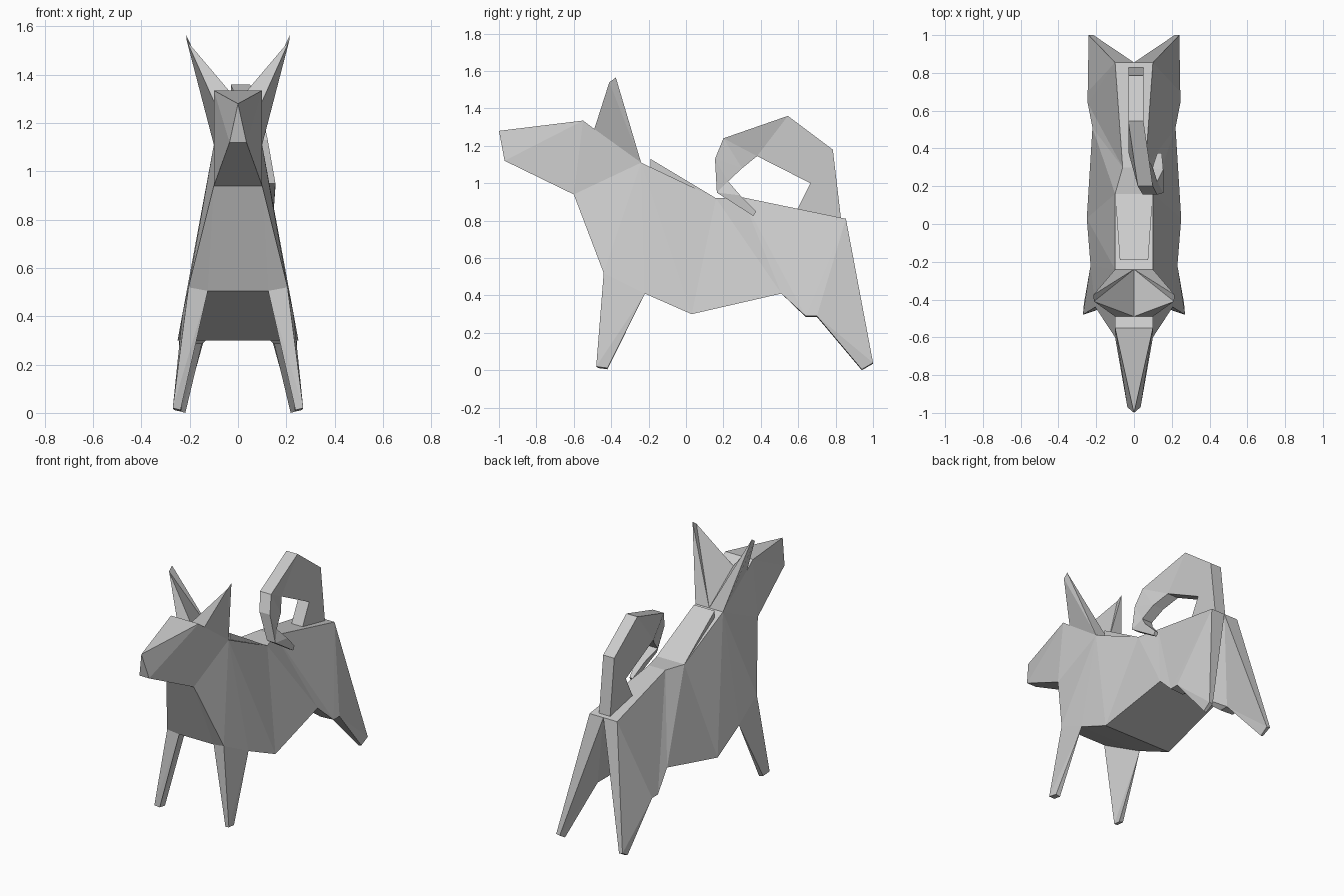
import bpy
import bmesh
from mathutils import Vector

start_cube = bpy.data.objects.get("Cube")
if start_cube:
    bpy.data.objects.remove(start_cube, do_unlink=True)

# Single paper colour
paper = bpy.data.materials.new("grey_paper")
paper.use_nodes = True
grey = (0.6, 0.6, 0.6, 1)
paper.diffuse_color = grey
paper.node_tree.nodes["Principled BSDF"].inputs["Base Color"].default_value = grey


def finish(name, bm):
    """Weld, orient and turn a bmesh into a flat shaded object."""
    bmesh.ops.remove_doubles(bm, verts=bm.verts, dist=0.0005)
    bmesh.ops.triangulate(bm, faces=[f for f in bm.faces if len(f.verts) > 3])
    bmesh.ops.recalc_face_normals(bm, faces=bm.faces)
    mesh = bpy.data.meshes.new(name)
    bm.to_mesh(mesh)
    bm.free()
    mesh.materials.append(paper)
    obj = bpy.data.objects.new(name, mesh)
    bpy.context.collection.objects.link(obj)
    return obj


def folded(name, faces, sides=(1, -1)):
    """Build faces from named corners; a trailing _c puts a corner on the centre line."""
    bm = bmesh.new()
    for side in sides:
        made = {}
        for face in faces:
            for key in face.split():
                if key not in made:
                    x, y, z = corners[key.removesuffix("_c")]
                    made[key] = bm.verts.new((0 if key.endswith("_c") else x * side, y, z))
            bm.faces.new([made[key] for key in face.split()])
    return finish(name, bm)


# Corners of the left half
corners = dict(
    nose=(0, -1, 1.28), lip=(.035, -.97, 1.12), brow=(.1, -.55, 1.335),
    jaw=(.1, -.6, .94), crown=(.1, -.49, 1.29), nape=(.1, -.24, 1.11),
    ear_front=(.212, -.41, 1.54), ear_tip=(.215, -.375, 1.565),
    shoulder=(.205, -.44, .52), chest=(.125, -.43, .505),
    toe=(.27, -.48, .02), heel=(.265, -.42, .012),
    toe_in=(.238, -.47, .012), heel_in=(.235, -.42, .005),
    elbow=(.23, -.22, .41), belly=(.25, .03, .3),
    flank=(.22, .51, .41), knee=(.245, .64, .29), hock=(.245, .7, .29),
    knee_in=(.15, .64, .285), hock_in=(.15, .7, .285),
    hind_heel=(.235, .94, .005), hind_toe=(.24, 1, .04),
    hind_heel_in=(.218, .94, 0), hind_toe_in=(.215, 1, .035),
    rump=(.1, .855, .81), saddle=(.1, .16, .92), loin=(.06, .3, .925),
    flap_front=(.075, -.19, 1.13), flap_base=(.075, -.19, 1.08),
)

# Body with head and legs
folded("body", [
    # head
    "nose lip jaw brow", "brow jaw crown", "jaw nape crown",
    "nose brow brow_c", "nose lip lip_c", "lip jaw jaw_c lip_c",
    "brow crown crown_c brow_c", "crown nape nape_c crown_c",
    # flank side
    "jaw shoulder nape", "shoulder elbow nape", "nape elbow belly",
    "nape belly saddle", "saddle belly flank", "saddle flank loin",
    "loin flank knee", "loin knee rump", "knee hock rump",
    # chest and front leg
    "jaw shoulder chest", "jaw chest chest_c jaw_c",
    "shoulder toe heel elbow", "shoulder toe toe_in chest",
    "toe heel heel_in toe_in", "chest toe_in heel_in elbow",
    "heel elbow heel_in",
    # underside
    "chest elbow elbow_c chest_c", "elbow belly belly_c elbow_c",
    "belly flank flank_c belly_c",
    # hind leg
    "flank knee knee_in flank_c", "knee hock hock_in knee_in",
    "rump hock hind_heel hind_toe", "hock hind_heel hind_heel_in hock_in",
    "hind_heel hind_toe hind_toe_in hind_heel_in",
    "rump hind_toe hind_toe_in rump_c", "flank_c knee_in hock_in rump_c",
    "hock_in hind_heel_in hind_toe_in rump_c",
    # back
    "nape saddle saddle_c nape_c", "saddle loin loin_c saddle_c",
    "loin rump rump_c loin_c",
])

# Ears
ear_faces = ["crown nape ear_tip ear_front", "crown_c ear_front ear_tip nape_c",
             "crown ear_front crown_c", "nape nape_c ear_tip",
             "crown nape nape_c crown_c"]
folded("left_ear", ear_faces, (1,))
folded("right_ear", ear_faces, (-1,))

# Raised flap behind the neck
folded("back_flap", [
    "flap_front saddle saddle_c flap_front_c", "flap_front flap_base saddle",
    "flap_front flap_base flap_base_c flap_front_c",
    "flap_base saddle saddle_c flap_base_c",
])

# Curled tail: outer y, z, inner y, z, centre x, half width
tail_sections = [
    (.83, .8, .59, .85, .01, .04), (.785, 1.18, .665, 1, .01, .04),
    (.545, 1.36, .38, 1.145, .01, .04), (.2, 1.24, .3, 1.08, .06, .04),
    (.155, 1.13, .225, 1.01, .085, .038), (.165, .95, .29, .935, .125, .03),
    (.36, .825, .375, .85, .135, .012),
]
bm = bmesh.new()
rings = []
for oy, oz, iy, iz, x, w in tail_sections:
    ring = [(x - w, oy, oz), (x + w, oy, oz), (x + w, iy, iz), (x - w, iy, iz)]
    rings.append([bm.verts.new(Vector(p)) for p in ring])
for a, b in zip(rings, rings[1:]):
    for i in range(4):
        j = (i + 1) % 4
        bm.faces.new((a[i], a[j], b[j], b[i]))
bm.faces.new(rings[0])
bm.faces.new(rings[-1])
finish("tail", bm)
